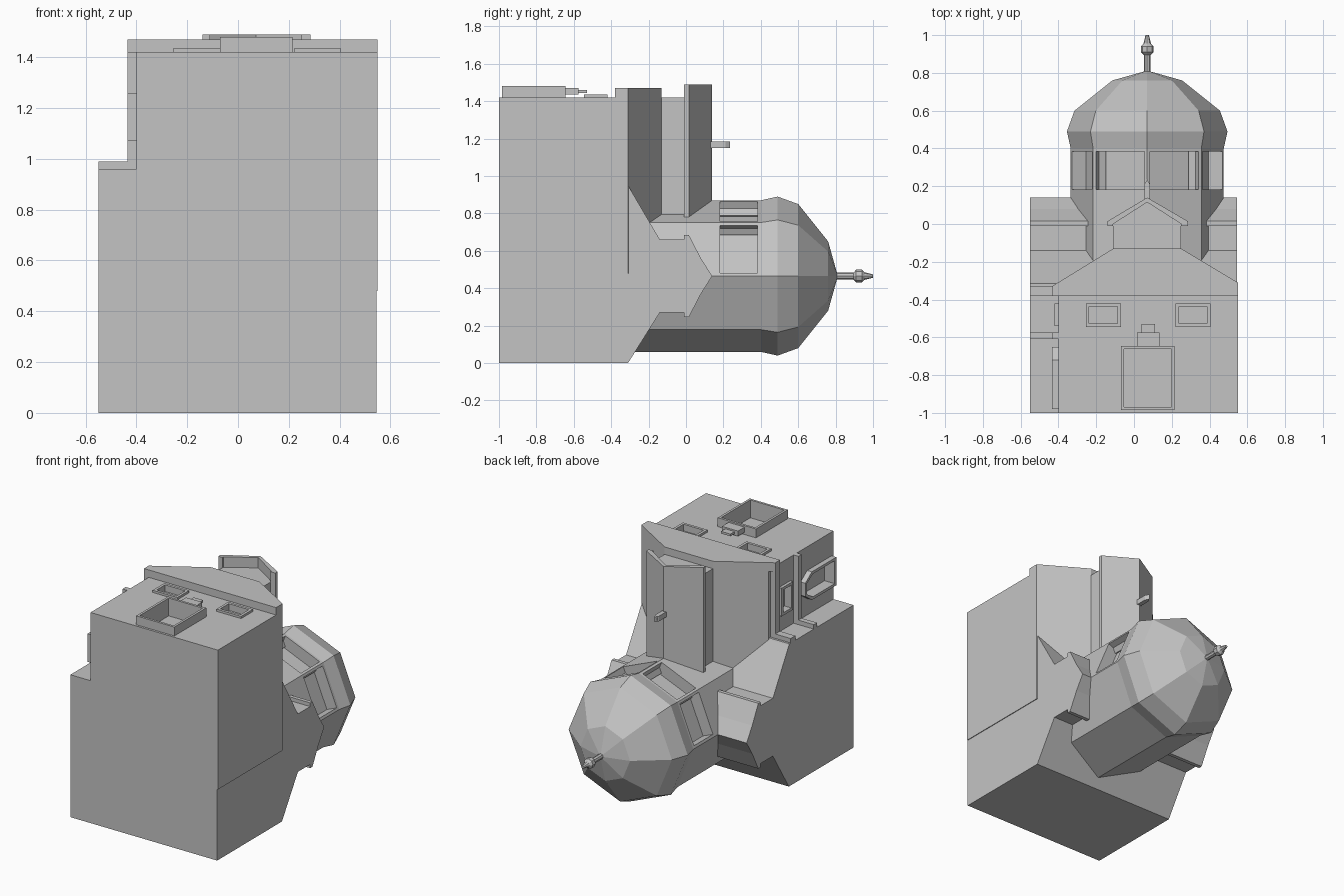
import bpy, bmesh, math
from mathutils import Vector

if "Cube" in bpy.data.objects:
    bpy.data.objects.remove(bpy.data.objects["Cube"])

stone = bpy.data.materials.new("grey_stone")
stone.use_nodes = True
GREY = (0.55, 0.55, 0.55, 1)
stone.diffuse_color = GREY
stone.node_tree.nodes["Principled BSDF"].inputs["Base Color"].default_value = GREY

CX, CZ = 0.07, 0.465   # axis of the dome


def finish(name, bm):
    bmesh.ops.recalc_face_normals(bm, faces=bm.faces[:])
    mesh = bpy.data.meshes.new(name)
    bm.to_mesh(mesh)
    bm.free()
    mesh.materials.append(stone)
    obj = bpy.data.objects.new(name, mesh)
    bpy.context.collection.objects.link(obj)
    return obj


def prism(name, pts, axis, lo, hi):
    """Extrude an outline: (x, y) along z, or (y, z) along x."""
    bm = bmesh.new()
    place = (lambda a, b: (a, b, lo)) if axis == "z" else (lambda a, b: (lo, a, b))
    face = bm.faces.new([bm.verts.new(place(a, b)) for a, b in pts])
    new = bmesh.ops.extrude_face_region(bm, geom=[face])["geom"]
    step = Vector((0, 0, hi - lo)) if axis == "z" else Vector((hi - lo, 0, 0))
    bmesh.ops.translate(bm, vec=step, verts=[v for v in new if isinstance(v, bmesh.types.BMVert)])
    return finish(name, bm)


def rect(a0, a1, b0, b1):
    return [(a0, b0), (a1, b0), (a1, b1), (a0, b1)]


def shrink(pts, t):
    """Pull an outline in by t on each side of its bounding box."""
    out = list(zip(*pts))
    mid = [(min(c) + max(c)) / 2 for c in out]
    k = [1 - 2 * t / (max(c) - min(c)) for c in out]
    return [tuple(m + (v - m) * s for v, m, s in zip(p, mid, k)) for p in pts]


def cut(obj, cutter):
    mod = obj.modifiers.new("cut", "BOOLEAN")
    mod.operation, mod.solver, mod.object = "DIFFERENCE", "EXACT", cutter
    graph = bpy.context.evaluated_depsgraph_get()
    mesh = bpy.data.meshes.new_from_object(obj.evaluated_get(graph))
    obj.modifiers.clear()
    obj.data = mesh


def framed_opening(name, pts, axis, wall, lo, hi, t, floor):
    """A raised frame whose opening also sinks into the wall."""
    frame = prism(name, pts, axis, lo, hi)
    low, high = min(floor, lo, hi), max(floor, lo, hi)
    if axis == "z":
        high += 0.05
    else:
        low -= 0.05
    cutter = prism("cutter", shrink(pts, t), axis, low, high)
    cut(frame, cutter)
    cut(wall, cutter)
    bpy.data.objects.remove(cutter)


# Transept block with a gabled end outline, mirrored about the axis
half = [(-0.31, 0.95), (-0.14, 0.66), (-0.01, 0.66), (-0.01, 0.685),
        (0.015, 0.685), (0.08, 0.56), (0.14, CZ)]
low_half = [(y, 2 * CZ - z) for y, z in half[1:-1]]
side = [(-1, 0), (-0.31, 0)] + low_half + half[::-1] + [(-0.315, 0.96), (-1, 0.96)]
prism("transept", side, "x", -0.55, 0.545)

# Nave with sloping shoulders and a narrow gabled attic
shoulder = [(0.55, -0.31), (0.25, -0.13)]
nave = prism("nave", [(-0.40, -1), (0.55, -1)] + shoulder +
             [(0.25, 0), (CX, 0.12), (-0.11, 0), (-0.11, -0.13), (-0.40, -0.31)],
             "z", 0.48, 1.42)

# Gable roof cornice and shoulder cornice
prism("gable_roof", [(0.285, -0.01), (0.285, 0.015), (CX, 0.14), (-0.14, 0.015),
                     (-0.14, -0.01), (-0.11, -0.01), (-0.11, 0), (CX, 0.115),
                     (0.25, 0), (0.25, -0.01)], "z", 0.48, 1.49)
prism("shoulder_cornice", [(-0.435, -0.38), (0.55, -0.38)] + shoulder +
      [(-0.11, -0.13), (-0.435, -0.33)], "z", 1.41, 1.47)
prism("roof_ornament_stem", rect(0.06, 0.08, 0.12, 0.22), "z", 1.16, 1.18)
prism("roof_ornament_head", [(0.055, 0.13), (0.085, 0.13), (0.085, 0.21), (CX, 0.235),
                             (0.055, 0.21)], "z", 1.15, 1.185)

# Band courses on the side wall and its ledge
for i, (a, b, top) in enumerate([(-0.38, -0.33, 1.47), (-0.61, -0.575, 1.42)]):
    prism(f"wall_band_{i}", rect(-0.435, -0.39, a, b), "z", 0.95, top)
    prism(f"ledge_band_{i}", rect(-0.55, -0.39, a, b), "z", 0.95, 0.99)

# Door and windows on the facade
framed_opening("door_frame", rect(-0.07, 0.215, -0.985, -0.645), "z", nave, 1.41, 1.48, 0.016, 1.36)
for i, x in enumerate((-0.255, 0.22)):
    framed_opening(f"facade_window_{i}", rect(x, x + 0.185, -0.545, -0.42), "z",
                   nave, 1.41, 1.435, 0.018, 1.39)
prism("door_ornament_base", rect(0.015, 0.135, -0.65, -0.575), "z", 1.435, 1.47)
prism("door_ornament_top", rect(0.04, 0.11, -0.58, -0.53), "z", 1.445, 1.46)

# Arched opening and window on the side wall
arch = [(-0.98, 1.07), (-0.72, 1.07), (-0.65, 1.12), (-0.65, 1.21), (-0.72, 1.26), (-0.98, 1.26)]
framed_opening("side_arch", arch, "x", nave, -0.435, -0.39, 0.018, -0.36)
framed_opening("side_window", rect(-0.54, -0.42, 1.07, 1.26), "x", nave, -0.42, -0.39, 0.018, -0.37)


def lathe(name, profile, sides, windows=False):
    """Turn (radius, y) points round the dome axis."""
    bm = bmesh.new()
    rings = []
    for r, y in profile:
        angles = [2 * math.pi * i / sides for i in range(sides)]
        rings.append([bm.verts.new((CX + r * math.cos(a), y, CZ + r * math.sin(a))) for a in angles])
    for lower, upper in zip(rings, rings[1:]):
        for i in range(sides):
            j = (i + 1) % sides
            bm.faces.new((lower[i], lower[j], upper[j], upper[i]))
    bm.faces.new(rings[0])
    bm.faces.new(rings[-1])
    bmesh.ops.recalc_face_normals(bm, faces=bm.faces[:])
    if windows:
        # Recessed windows on the four facade-side faces of the drum
        panes = [f for f in bm.faces if 0.25 < f.calc_center_median().y < 0.3
                 and f.calc_center_median().z > CZ]
        bmesh.ops.inset_individual(bm, faces=panes, thickness=0.024)
        sunk = bmesh.ops.extrude_discrete_faces(bm, faces=panes)["faces"]
        for f in sunk:
            n = f.normal.copy()
            rim = [v.co.copy() for v in f.verts]
            for v in f.verts:
                v.co -= n * 0.08
            # walls joining the pane to its opening
            inner = list(f.verts)
            outer = [min((w for w in bm.verts if w not in inner),
                         key=lambda w: (w.co - c).length) for c in rim]
            for i in range(4):
                j = (i + 1) % 4
                quad = (outer[i], outer[j], inner[j], inner[i])
                if not bm.faces.get(quad):
                    bm.faces.new(quad)
    bmesh.ops.remove_doubles(bm, verts=bm.verts[:], dist=0.0005)
    return finish(name, bm)


# Octagonal drum with its dome, and the finial
R = 0.405
lathe("dome", [(R, -0.4), (R, 0.165), (R, 0.40), (0.425, 0.49), (0.385, 0.60),
               (0.185, 0.76), (0.0001, 0.812)], 8, windows=True)
lathe("finial", [(0.018, 0.79), (0.018, 0.895), (0.034, 0.91), (0.034, 0.94),
                 (0.02, 0.955), (0.009, 1.0)], 8)
